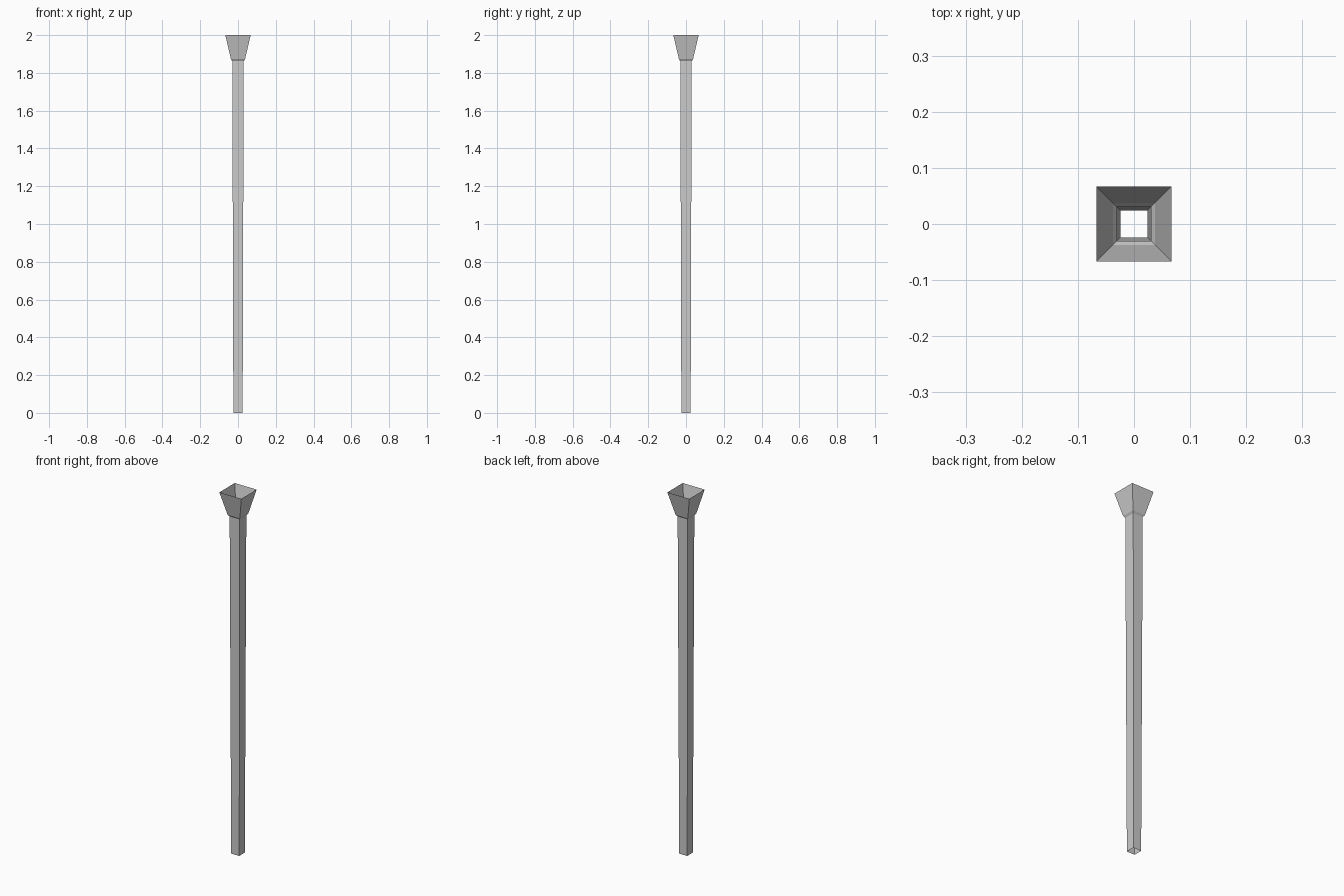
import bpy, bmesh

if "Cube" in bpy.data.objects:
    bpy.data.objects.remove(bpy.data.objects["Cube"])

# Square profile: (half width, height), open at both ends
PROFILE = [(0.0245, 0.0), (0.030, 1.862), (0.0375, 1.873), (0.067, 2.0)]


def square_loft(name, profile):
    bm = bmesh.new()
    rings = [[bm.verts.new((sx * h, sy * h, z))
              for sx, sy in ((-1, -1), (1, -1), (1, 1), (-1, 1))]
             for h, z in profile]
    for low, high in zip(rings, rings[1:]):
        for i in range(4):
            j = (i + 1) % 4
            bm.faces.new((low[i], low[j], high[j], high[i]))
    mesh = bpy.data.meshes.new(name)
    bm.to_mesh(mesh)
    bm.free()
    obj = bpy.data.objects.new(name, mesh)
    bpy.context.collection.objects.link(obj)
    return obj


# Long, slightly tapered hollow shaft
square_loft("shaft", PROFILE[:2])
# Flared open cup with a small bevelled base
square_loft("flared_cup", PROFILE[1:])
